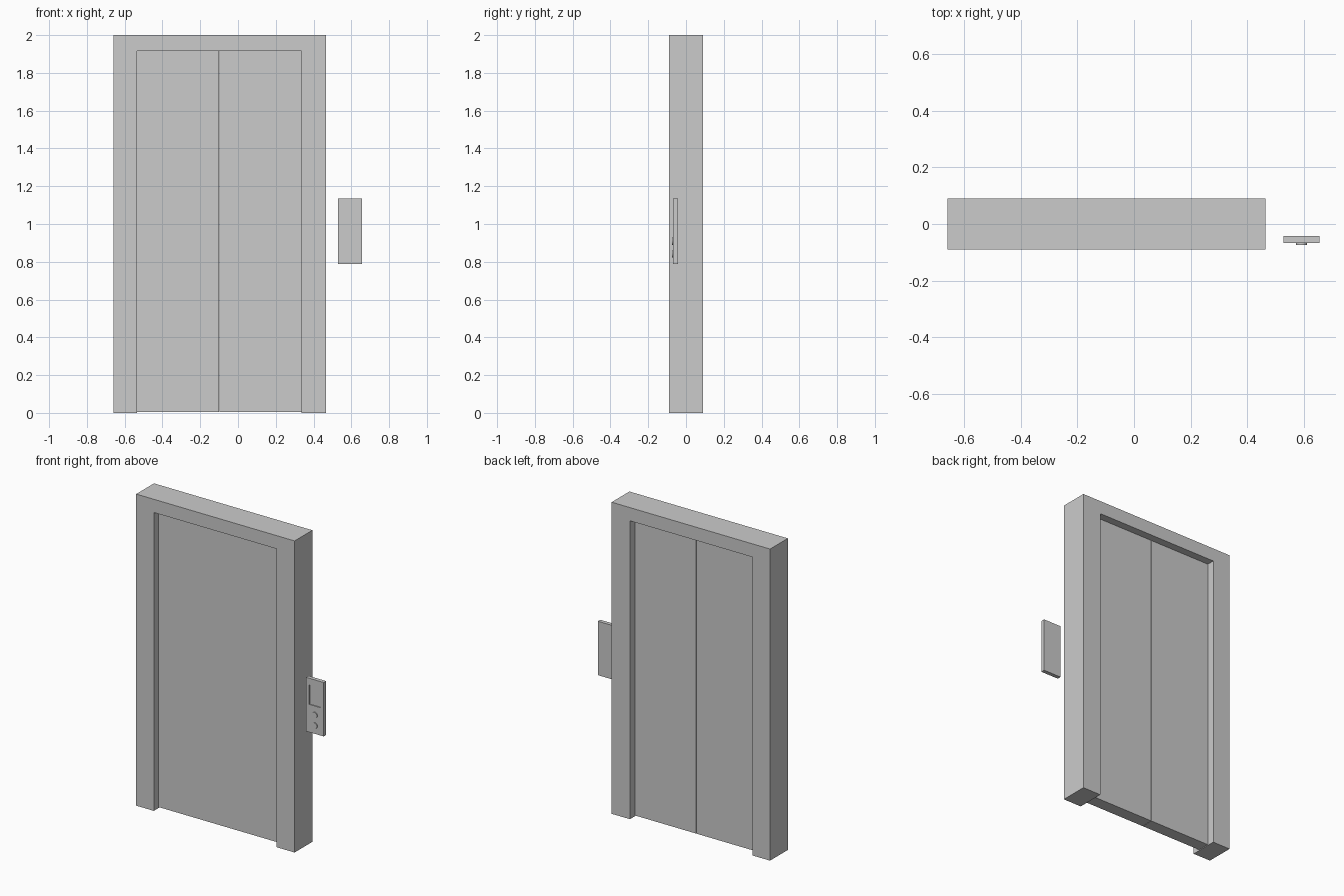
import bpy, bmesh, math

if "Cube" in bpy.data.objects:
    bpy.data.objects.remove(bpy.data.objects["Cube"])


def box(name, x0, x1, y0, y1, z0, z1):
    bpy.ops.mesh.primitive_cube_add(size=1, location=((x0 + x1) / 2, (y0 + y1) / 2, (z0 + z1) / 2))
    ob = bpy.context.object
    ob.name = name
    ob.scale = (x1 - x0, y1 - y0, z1 - z0)
    bpy.ops.object.transform_apply(location=False, rotation=False, scale=True)
    return ob


# Door surround: U-shaped profile extruded through the wall depth
def surround(name, profile, y0, y1):
    bm = bmesh.new()
    face = bm.faces.new([bm.verts.new((x, y0, z)) for x, z in profile])
    ext = bmesh.ops.extrude_face_region(bm, geom=[face])
    verts = [v for v in ext["geom"] if isinstance(v, bmesh.types.BMVert)]
    bmesh.ops.translate(bm, verts=verts, vec=(0, y1 - y0, 0))
    bmesh.ops.recalc_face_normals(bm, faces=bm.faces)
    mesh = bpy.data.meshes.new(name)
    bm.to_mesh(mesh)
    bm.free()
    ob = bpy.data.objects.new(name, mesh)
    bpy.context.collection.objects.link(ob)


surround("door_surround", [(-0.66, 0), (-0.535, 0), (-0.535, 1.915), (0.335, 1.915),
                           (0.335, 0), (0.465, 0), (0.465, 2), (-0.66, 2)], -0.09, 0.09)

# Two sliding doors, recessed on both sides
mid = -0.1
box("left_door", -0.535, mid - 0.001, -0.04, 0.04, 0.005, 1.915)
box("right_door", mid + 0.001, 0.335, -0.04, 0.04, 0.005, 1.915)

# Call panel with an inset display in its front face
panel = box("call_panel", 0.53, 0.656, -0.068, -0.043, 0.788, 1.134)
cutter = box("display_cutter", 0.553, 0.632, -0.09, -0.062, 0.966, 1.09)
cutter.hide_render = True
cutter.hide_viewport = True
cut = panel.modifiers.new("display_recess", 'BOOLEAN')
cut.operation = 'DIFFERENCE'
cut.solver = 'EXACT'
cut.object = cutter

# Round call buttons
for name, z in (("up_button", 0.909), ("down_button", 0.842)):
    bpy.ops.mesh.primitive_cylinder_add(vertices=32, radius=0.019, depth=0.012,
                                        location=(0.593, -0.068, z), rotation=(math.pi / 2, 0, 0))
    bpy.context.object.name = name
    bpy.ops.object.shade_smooth_by_angle()
